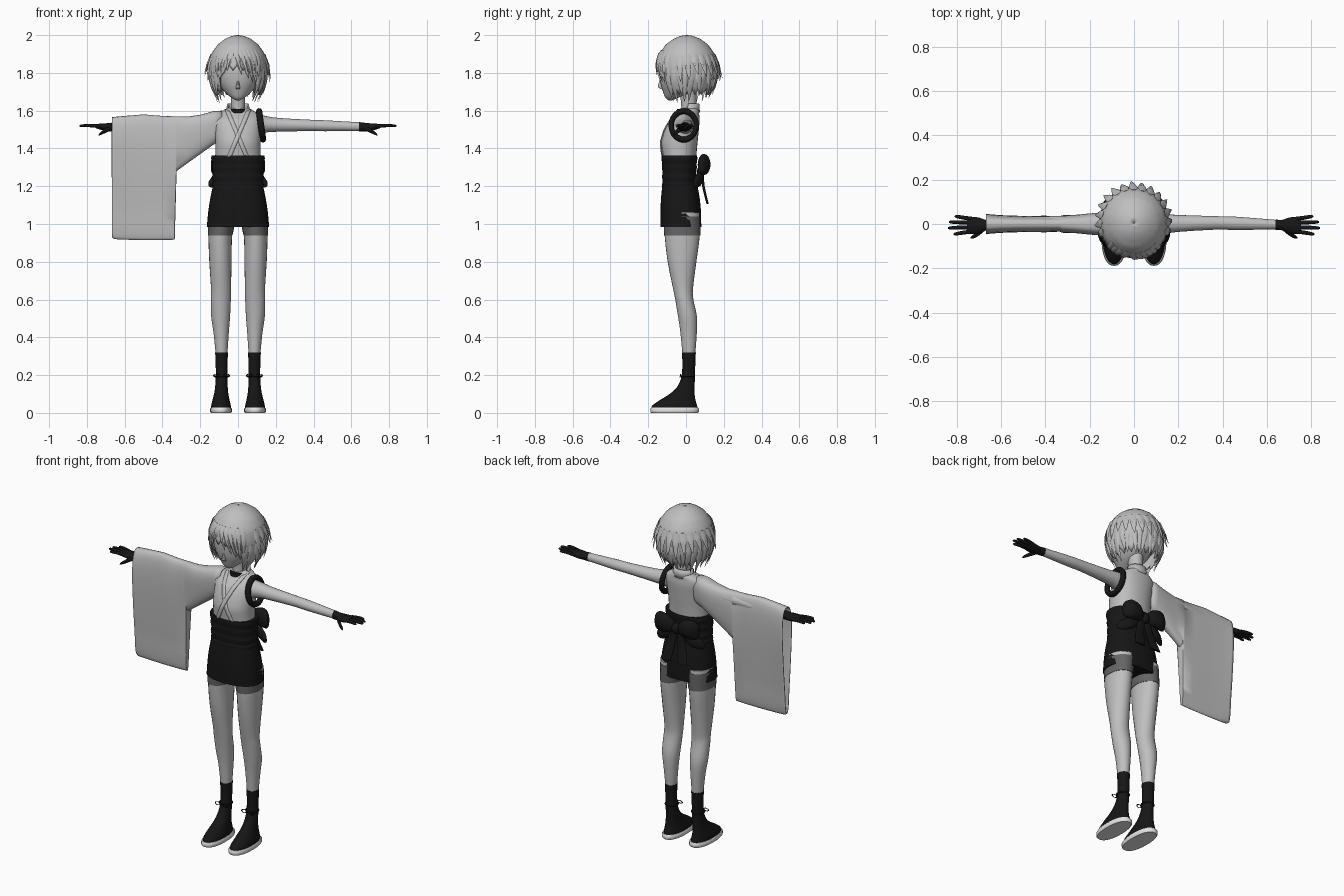
import bpy, bmesh, math, random
from mathutils import Vector

random.seed(4)

def material(name, v):
    m = bpy.data.materials.new(name)
    m.diffuse_color = (v, v, v, 1)
    return m

PALE = material("pale grey", 0.52)
BLACK = material("black", 0.008)
DARK = material("dark grey", 0.13)
WHITE = material("off white", 0.78)

def finish(name, bm, mat, thick=0, angle=45):
    bmesh.ops.recalc_face_normals(bm, faces=bm.faces)
    me = bpy.data.meshes.new(name)
    bm.to_mesh(me)
    bm.free()
    ob = bpy.data.objects.new(name, me)
    bpy.context.collection.objects.link(ob)
    me.materials.append(mat)
    if thick:
        mod = ob.modifiers.new("thickness", 'SOLIDIFY')
        mod.thickness = thick
    bpy.ops.object.select_all(action='DESELECT')
    ob.select_set(True)
    bpy.context.view_layer.objects.active = ob
    bpy.ops.object.shade_smooth_by_angle(angle=math.radians(angle))
    return ob

def skin_rings(bm, rings, caps=True):
    rows = [[bm.verts.new(p) for p in r] for r in rings]
    n = len(rows[0])
    for a, b in zip(rows, rows[1:]):
        for i in range(n):
            bm.faces.new((a[i], a[(i + 1) % n], b[(i + 1) % n], b[i]))
    if caps:
        bm.faces.new(rows[0])
        bm.faces.new(rows[-1])

def spow(v, e):
    return math.copysign(abs(v) ** e, v)

def smooth_rows(rows, steps):
    # Catmull-Rom interpolation between cross-sections
    out = []
    for i in range(len(rows) - 1):
        p = [rows[max(0, min(len(rows) - 1, i + k))] for k in (-1, 0, 1, 2)]
        for s in range(steps):
            t = s / steps
            out.append([0.5 * (2 * b + (c - a) * t + (2 * a - 5 * b + 4 * c - d) * t * t
                        + (3 * b - a - 3 * c + d) * t ** 3) for a, b, c, d in zip(*p)])
    return out + [rows[-1]]

def loft(name, rows, mat, axis='z', seg=24, steps=3, p=2, caps=True, thick=0, keep=None):
    """rows: (x, y, z, r1, r2); radii are x,y for axis z and y,z for axis x."""
    rings = []
    for x, y, z, r1, r2 in smooth_rows(rows, steps):
        ring = []
        for i in range(seg):
            a = 2 * math.pi * i / seg
            u, v = r1 * spow(math.cos(a), 2 / p), r2 * spow(math.sin(a), 2 / p)
            ring.append((x + u, y + v, z) if axis == 'z' else (x, y + u, z + v))
        rings.append(ring)
    bm = bmesh.new()
    skin_rings(bm, rings, caps)
    if keep:
        bad = [f for f in bm.faces if not keep(f.calc_center_median())]
        bmesh.ops.delete(bm, geom=bad, context='FACES')
    return finish(name, bm, mat, thick)

def torus(name, loc, r, minor, mat, scale=(1, 1, 1), rot=(0, 0, 0)):
    bpy.ops.mesh.primitive_torus_add(location=loc, rotation=rot, major_radius=r,
                                     minor_radius=minor, major_segments=28, minor_segments=8)
    ob = bpy.context.object
    ob.name, ob.scale = name, scale
    ob.data.materials.append(mat)
    bpy.ops.object.shade_smooth_by_angle(angle=math.radians(60))

def table(rows, z):
    # linear lookup in rows sorted by descending z
    for a, b in zip(rows, rows[1:]):
        if b[0] <= z <= a[0]:
            t = (a[0] - z) / (a[0] - b[0])
            return [m + (n - m) * t for m, n in zip(a, b)]
    return rows[0] if z > rows[0][0] else rows[-1]

# Head, nose and neck
loft("head", [(0, -.082, 1.655, .010, .010), (0, -.075, 1.668, .034, .034), (0, -.045, 1.70, .072, .077),
              (0, -.025, 1.75, .108, .112), (0, -.012, 1.82, .125, .13), (0, 0, 1.90, .12, .125),
              (0, 0, 1.96, .06, .07)], PALE)
loft("nose", [(0, -.125, 1.715, .012, .008), (0, -.134, 1.728, .010, .016), (0, -.132, 1.765, .004, .006)], PALE, seg=10)
loft("neck", [(0, .015, 1.54, .045, .045), (0, .015, 1.62, .037, .04), (0, .01, 1.72, .04, .045)], PALE)
loft("choker", [(0, .005, 1.588, .043, .052), (0, .005, 1.608, .043, .052)], BLACK, steps=1)

# Hair shell with a jagged hem
HAIR = [(2.0, .004), (1.995, .035), (1.98, .068), (1.95, .108), (1.9, .142), (1.84, .154),
        (1.78, .151), (1.72, .134), (1.66, .102), (1.6, .08)]

def hair_point(a, z, out=0):
    r = table(HAIR, z)[1] + out
    return Vector((r * math.sin(a), .005 - r * 1.04 * math.cos(a), z))

bm = bmesh.new()
N = 72
cols = []
for i in range(N):
    a = 2 * math.pi * i / N
    f = abs((math.degrees(a) + 180) % 360 - 180)
    hem = 1.83 if f < 28 else 1.83 - .13 * min(1, (f - 28) / 22)
    hem += (.018, 0, -.018, 0)[i % 4]
    cols.append([hair_point(a, 2 - (2 - hem) * (k / 16) ** 1.6) for k in range(17)])
skin_rings(bm, [[c[k] for c in cols] for k in range(17)], caps=False)
finish("hair_shell", bm, PALE, .008)

# Pointed locks of hair
bm = bmesh.new()

def lock(deg, z0, z1, w, out, sweep=0):
    rings = []
    for k in range(8):
        t = k / 7
        a = math.radians(deg + sweep * t)
        c = hair_point(a, z0 + (z1 - z0) * t, .002 + out * t * t)
        T, M = Vector((math.cos(a), math.sin(a), 0)), Vector((math.sin(a), -math.cos(a), 0))
        w2 = w * max(.03, (1 - t) ** .7) * min(1, .4 + 2 * t)
        d = .011 * max(.05, 1 - t) * min(1, .1 + 2 * t)
        rings.append([c + T * w2, c + T * w2 * .5 + M * d, c - T * w2 * .5 + M * d, c - T * w2, c - M * d])
    skin_rings(bm, rings)

for i in range(22):                      # long lower layer
    deg = 50 + i * 260 / 21
    lock(deg, 1.82, random.uniform(1.635, 1.69), .024, random.uniform(.0, .02), random.uniform(-8, 8))
for i in range(15):                      # flicked layer round the back
    deg = 75 + i * 15
    lock(deg, 1.90, random.uniform(1.75, 1.80), .026, .012 + .018 * abs(math.sin(math.radians(deg / 2))), 4)
for deg, z1, sw in ((-46, 1.70, 0), (-36, 1.76, -4), (-26, 1.79, -8), (-14, 1.81, -8), (-6, 1.79, 14),
                    (4, 1.77, 18), (14, 1.75, 18), (24, 1.76, 12), (34, 1.74, 6), (46, 1.70, 0)):
    lock(deg, 1.92, z1, .022, .002, sw)  # fringe
finish("hair_locks", bm, PALE, 0, 30)

# Wrapped top
TORSO = [(1.615, .055, .042, .022), (1.60, .080, .05, .020), (1.58, .112, .060, .010), (1.55, .124, .078, -.006),
         (1.50, .122, .090, -.022), (1.44, .120, .096, -.034), (1.40, .119, .094, -.036), (1.34, .120, .088, -.035)]
loft("top", [(0, cy, z, rx, ry) for z, rx, ry, cy in TORSO], PALE, seg=32, p=2.2)
loft("back_collar", [(0, .022, 1.59, .066, .052), (0, .022, 1.638, .056, .048)], PALE, steps=2,
     caps=False, thick=.008, keep=lambda c: c.y > .005)

def on_torso(x, z, off):
    _, rx, ry, cy = table(TORSO, z)
    return (x, cy - ry * (1 - min(1, abs(x / rx)) ** 2.2) ** (1 / 2.2) - off, z)

# Crossed front bands
for s, off, nm in ((-1, .003, "under_band"), (1, .007, "over_band")):
    bm = bmesh.new()
    rows = []
    for k in range(17):
        t = k / 16
        x, z = s * (.058 - .105 * t), 1.605 - .25 * t
        rows.append([bm.verts.new(on_torso(x + s * d, z + d * .4, off)) for d in (-.014, 0, .014)])
    for a, b in zip(rows, rows[1:]):
        for j in (0, 1):
            bm.faces.new((a[j], a[j + 1], b[j + 1], b[j]))
    finish(nm, bm, PALE, .006)

# Long hanging sleeve
bm = bmesh.new()
rings = []
for x, top, bot, th in ((-.085, 1.60, 1.44, .055), (-.13, 1.597, 1.42, .056), (-.2, 1.578, 1.37, .052),
                        (-.27, 1.568, 1.32, .046), (-.325, 1.57, 1.28, .045), (-.335, 1.57, .917, .045),
                        (-.40, 1.572, .915, .049), (-.5, 1.58, .915, .047), (-.6, 1.572, .917, .052),
                        (-.655, 1.567, .92, .058), (-.668, 1.565, .93, .06)):
    ring = []
    for i in range(40):
        a = 2 * math.pi * i / 40
        z = (top + bot) / 2 + (top - bot) / 2 * spow(math.cos(a), .8)
        low = max(0, min(1, (1.56 - z) / .5))
        ring.append((x, th * (1 - .6 * low) * spow(math.sin(a), .7), z))
    rings.append(ring)
skin_rings(bm, rings, caps=False)
finish("long_sleeve", bm, PALE, .004, 50)

# Armhole trim on the bare side
torus("armhole_trim", (.122, -.012, 1.522), .068, .014, BLACK, (1.12, .98, 1.2), (0, math.radians(82), 0))

# Arms and gloved hands
for s, side in ((1, "left"), (-1, "right")):
    loft(side + "_arm", [(s * .10, -.01, 1.528, .05, .055), (s * .15, 0, 1.528, .043, .043),
                         (s * .22, .003, 1.525, .037, .036), (s * .38, .005, 1.522, .030, .030),
                         (s * .46, .003, 1.52, .030, .029), (s * .65, -.003, 1.515, .021, .023)], PALE, 'x', 20)
    loft(side + "_glove", [(s * .64, -.003, 1.515, .023, .025), (s * .67, -.005, 1.513, .024, .023),
                           (s * .70, -.007, 1.513, .036, .020), (s * .735, -.006, 1.516, .039, .015),
                           (s * .755, -.005, 1.518, .036, .010)], BLACK, 'x', 16)
    for i, (y, ye, tip) in enumerate(((-.034, -.045, .815), (-.014, -.018, .84), (.006, .009, .835), (.024, .034, .81))):
        loft(f"{side}_finger_{i + 1}", [(s * .735, y, 1.517, .009, .010), (s * (.735 + tip) / 2, (y + ye) / 2, 1.521, .009, .009),
             (s * (tip - .008), ye, 1.52, .007, .007), (s * tip, ye, 1.519, .002, .002)], BLACK, 'x', 10, 2)
    loft(side + "_thumb", [(s * .675, -.02, 1.508, .012, .014), (s * .705, -.045, 1.492, .011, .012),
                           (s * .728, -.058, 1.478, .008, .008), (s * .738, -.062, 1.471, .002, .002)], BLACK, 'x', 10, 2)

# Sash with soft folds and short skirt
loft("sash", [(0, -.035, z, rx, rx * .67) for z, rx in ((1.18, .131), (1.21, .137), (1.222, .132), (1.25, .137),
     (1.27, .133), (1.30, .138), (1.318, .136), (1.345, .142), (1.362, .139))], BLACK, seg=32, p=2.3)
loft("skirt", [(0, -.033, 1.21, .131, .092), (0, -.030, 1.14, .146, .102), (0, -.028, 1.07, .157, .107),
               (0, -.027, .985, .165, .108)], BLACK, seg=32, p=2.4)

# Bow at the back
loft("bow_knot", [(-.024, .085, 1.295, .020, .026), (0, .09, 1.295, .028, .032), (.024, .085, 1.295, .020, .026)], BLACK, 'x', 16)
for s, side in ((1, "left"), (-1, "right")):
    loft(side + "_bow_loop", [(s * .01, .085, 1.30, .014, .022), (s * .05, .095, 1.312, .030, .048),
                              (s * .10, .095, 1.315, .033, .056), (s * .132, .085, 1.31, .022, .046),
                              (s * .142, .08, 1.308, .010, .028)], BLACK, 'x', 20)
    loft(side + "_bow_lower_loop", [(s * .01, .07, 1.28, .012, .018), (s * .08, .075, 1.245, .018, .036),
                                    (s * .135, .055, 1.222, .014, .030), (s * .156, .045, 1.212, .005, .010)], BLACK, 'x', 16)
    loft(side + "_bow_tail", [(s * .015, .085, 1.29, .018, .008), (s * .035, .092, 1.20, .028, .007),
                              (s * .055, .115, 1.105, .034, .006)], BLACK, seg=16, p=3)

# Legs, shorts, socks and shoes
for s, side in ((1, "left"), (-1, "right")):
    loft(side + "_leg", [(s * .086, -.022, 1.06, .072, .094), (s * .094, -.020, .94, .063, .093),
                         (s * .093, -.021, .80, .059, .076), (s * .090, -.016, .66, .053, .053),
                         (s * .091, -.009, .60, .053, .048), (s * .092, .008, .51, .050, .050),
                         (s * .089, .014, .42, .040, .043), (s * .087, .015, .30, .030, .033)], PALE)
    loft(side + "_shorts", [(s * .084, -.022, 1.04, .076, .097), (s * .094, -.020, .94, .065, .096)], DARK, steps=2)
    loft(side + "_sock_and_shoe", [(s * .090, -.060, .018, .052, .122), (s * .090, -.060, .038, .052, .119),
                                   (s * .090, -.046, .065, .046, .097), (s * .089, -.024, .095, .039, .070),
                                   (s * .088, -.004, .13, .034, .049), (s * .087, .010, .18, .031, .037),
                                   (s * .087, .015, .25, .031, .034), (s * .087, .015, .32, .034, .037)], BLACK)
    loft(side + "_sole", [(s * .090, -.060, 0, .053, .124), (s * .090, -.060, .006, .057, .129),
                          (s * .090, -.060, .022, .057, .129), (s * .090, -.060, .028, .053, .124)],
         WHITE, seg=32, steps=1, p=2.3)
    torus(side + "_ankle_cord", (s * .087, .010, .195), .035, .004, BLACK)
    for k in (-1, 1):
        torus(side + "_cord_loop", (s * .087 + k * .026, -.030, .197), .012, .0025, BLACK,
              (1.3, .7, 1), (math.radians(80), 0, 0))
